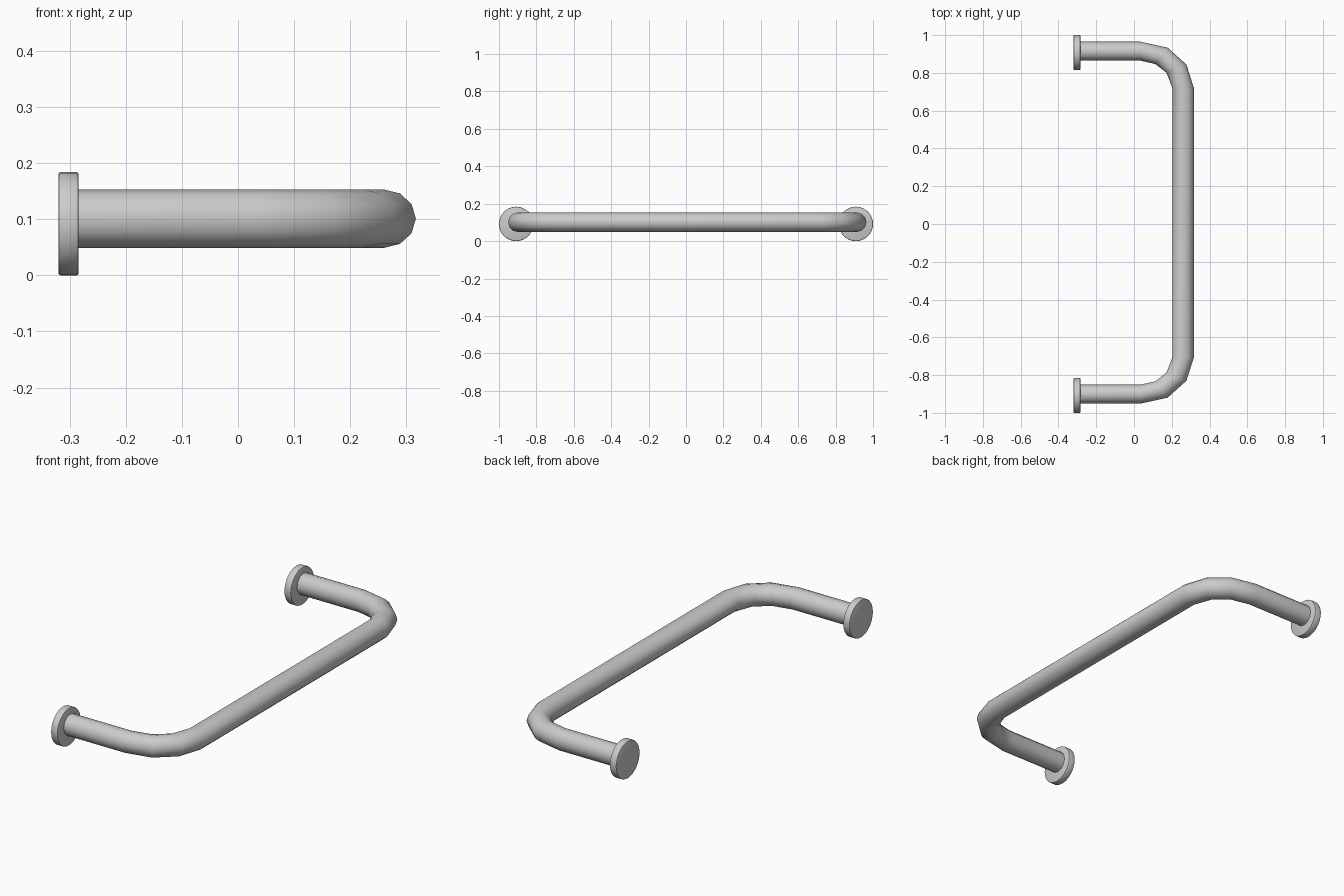
import bpy, bmesh
from math import sin, cos, pi, radians
from mathutils import Vector, Matrix

cube = bpy.data.objects.get("Cube")
if cube:
    bpy.data.objects.remove(cube, do_unlink=True)

steel = bpy.data.materials.new("satin_grey_metal")
steel.use_nodes = True
grey = (0.6, 0.6, 0.6, 1)
steel.diffuse_color = grey
steel.node_tree.nodes["Principled BSDF"].inputs["Base Color"].default_value = grey

SIDES = 12
BAR_Z = 0.101
BAR_SHIFT = 0.007
FLANGE_R = 0.092


def finish(name, bm):
    """Turn a bmesh into a smooth, coloured object."""
    bmesh.ops.recalc_face_normals(bm, faces=bm.faces[:])
    mesh = bpy.data.meshes.new(name)
    bm.to_mesh(mesh)
    bm.free()
    mesh.materials.append(steel)
    obj = bpy.data.objects.new(name, mesh)
    bpy.context.scene.collection.objects.link(obj)
    bpy.ops.object.select_all(action='DESELECT')
    bpy.context.view_layer.objects.active = obj
    obj.select_set(True)
    bpy.ops.object.shade_smooth_by_angle(angle=radians(40))
    return obj


# Bar: rings along one half (x, y, outward angle, half width), then mirrored
half = [(-0.29, 0.908, 90, 0.050),
        (0.034, 0.908, 90, 0.050),
        (0.146, 0.883, 54, 0.054),
        (0.225, 0.815, 22.5, 0.057),
        (0.260, 0.713, 0, 0.057)]
path = half + [(x, -y, -a, w) for x, y, a, w in reversed(half)]

bm = bmesh.new()
rings = []
for x, y, angle, width in path:
    outward = Vector((cos(radians(angle)), sin(radians(angle)), 0))
    centre = Vector((x, y + BAR_SHIFT, BAR_Z))
    rings.append([bm.verts.new(centre + outward * width * cos(t)
                               + Vector((0, 0, 0.052 * sin(t))))
                  for t in (2 * pi * i / SIDES for i in range(SIDES))])
for a, b in zip(rings, rings[1:]):
    for i in range(SIDES):
        j = (i + 1) % SIDES
        bm.faces.new((a[i], a[j], b[j], b[i]))
bm.faces.new(rings[0])
bm.faces.new(rings[-1])
finish("grab_bar", bm)

# Round wall flanges with softened rims
for name, side in (("back_flange", 1), ("front_flange", -1)):
    bm = bmesh.new()
    place = (Matrix.Translation((-0.302, side * (1 - FLANGE_R), FLANGE_R))
             @ Matrix.Rotation(pi / 2, 4, 'Y'))
    bmesh.ops.create_cone(bm, cap_ends=True, segments=32, radius1=FLANGE_R,
                          radius2=FLANGE_R, depth=0.036, matrix=place)
    rim = [e for e in bm.edges if abs(e.verts[0].co.x - e.verts[1].co.x) < 0.001]
    bmesh.ops.bevel(bm, geom=rim, offset=0.004, segments=2, profile=0.5,
                    affect='EDGES')
    finish(name, bm)
